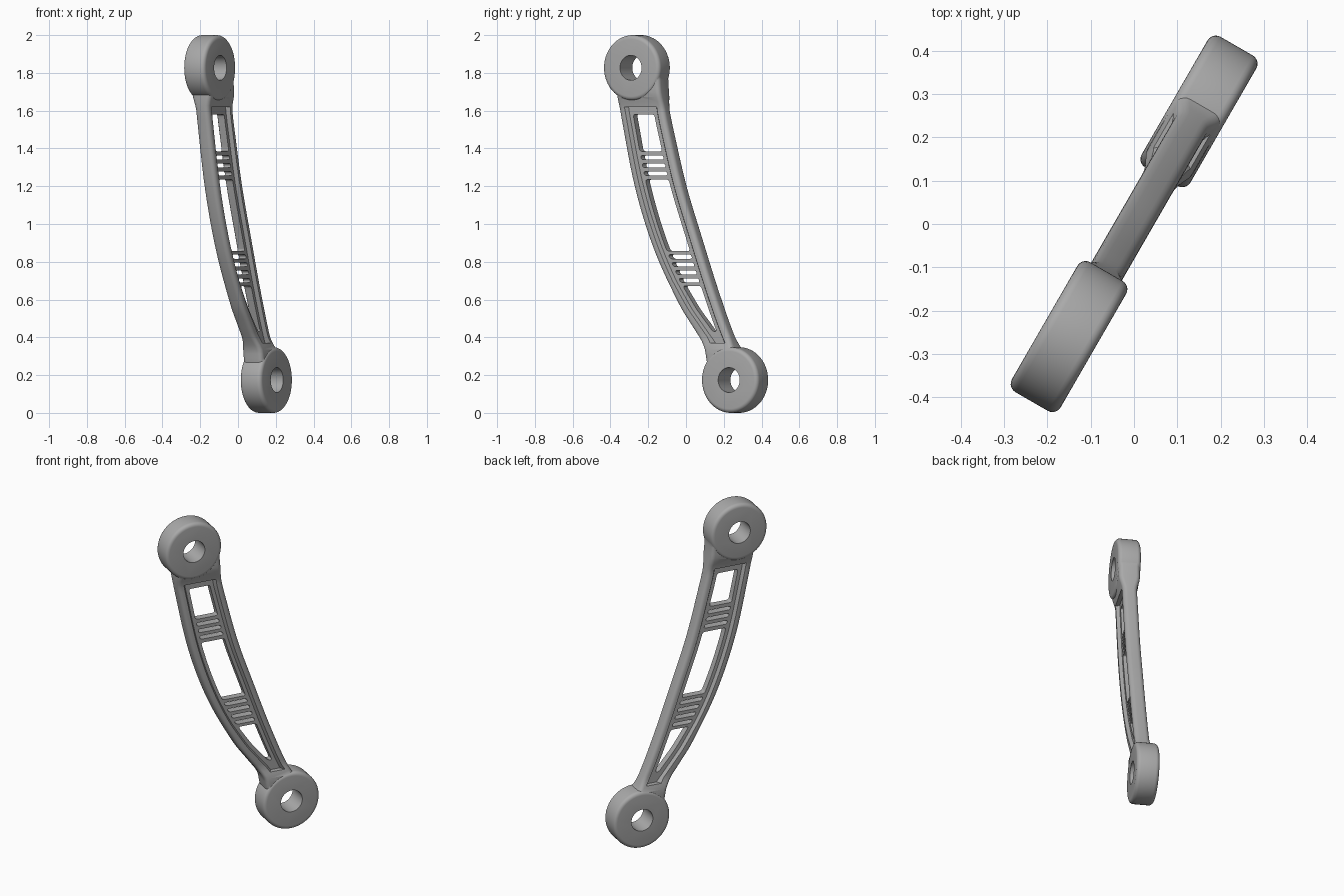
import bpy, bmesh, math
from mathutils import Vector

if "Cube" in bpy.data.objects:
    bpy.data.objects.remove(bpy.data.objects["Cube"])

# Single grey material
grey = bpy.data.materials.new("mid_grey")
grey.use_nodes = True
GREY = (0.4, 0.4, 0.4, 1)
grey.diffuse_color = GREY
grey.node_tree.nodes["Principled BSDF"].inputs["Base Color"].default_value = GREY

# The link lies in a vertical plane turned about z: u along it, w across it
ALONG = Vector((0.5, math.sqrt(0.75), 0))
ACROSS = Vector((math.sqrt(0.75), -0.5, 0))


def place(u, w, z):
    return ALONG * u + ACROSS * w + Vector((0, 0, z))


def loft(name, rings):
    """Closed solid through matching loops of (u, w, z) points."""
    bm = bmesh.new()
    loops = [[bm.verts.new(place(*p)) for p in ring] for ring in rings]
    n = len(loops[0])
    for a, b in zip(loops, loops[1:]):
        for i in range(n):
            j = (i + 1) % n
            bm.faces.new((a[i], a[j], b[j], b[i]))
    bm.faces.new(loops[0])
    bm.faces.new(loops[-1])
    bmesh.ops.recalc_face_normals(bm, faces=bm.faces)
    mesh = bpy.data.meshes.new(name)
    bm.to_mesh(mesh)
    bm.free()
    mesh.materials.append(grey)
    obj = bpy.data.objects.new(name, mesh)
    bpy.context.collection.objects.link(obj)
    return obj


def combine(body, tool, operation):
    mod = body.modifiers.new(operation, 'BOOLEAN')
    mod.object, mod.operation, mod.solver = tool, operation, 'EXACT'
    bpy.context.view_layer.objects.active = body
    bpy.ops.object.modifier_apply(modifier=mod.name)
    bpy.data.objects.remove(tool)


def smooth_curve(points):
    """Cubic curve u(z) through a few (z, u) points."""
    def slope(i):
        a, b = points[max(i - 1, 0)], points[min(i + 1, len(points) - 1)]
        return (b[1] - a[1]) / (b[0] - a[0])

    def value(z):
        i = 0
        while i < len(points) - 2 and z > points[i + 1][0]:
            i += 1
        (z0, u0), (z1, u1) = points[i], points[i + 1]
        d = z1 - z0
        t = (z - z0) / d
        return ((1 + 2 * t) * (1 - t) ** 2 * u0 + t * t * (3 - 2 * t) * u1
                + d * t * (1 - t) * ((1 - t) * slope(i) - t * slope(i + 1)))
    return value


outer_edge = smooth_curve([(.2, .17), (.28, .15), (.344, .135), (.45, .06), (.57, -.025),
                           (.86, -.179), (1.18, -.294), (1.56, -.38), (1.656, -.395), (1.83, -.4)])
inner_edge = smooth_curve([(.2, .4), (.28, .365), (.36, .306), (.62, .196), (.94, .08),
                           (1.2, -.01), (1.5, -.09), (1.6, -.113), (1.72, -.13), (1.83, -.135)])


def steps(a, b, n):
    return [a + (b - a) * i / n for i in range(n + 1)]


def ease(t):
    t = min(max(t, 0), 1)
    return t * t * (3 - 2 * t)


# Curved arm: rounded section that thickens towards both eyes
def arm_section(z, r=0.024):
    a, b = outer_edge(z), inner_edge(z)
    h = 0.041 + 0.019 * max(ease((z - 1.6) / 0.1), ease((0.41 - z) / 0.09))
    ring = []
    for k, (su, sw) in enumerate(((1, 1), (-1, 1), (-1, -1), (1, -1))):
        cu = (b - r) if su > 0 else (a + r)
        for i in range(6):
            ang = math.pi / 2 * (k + i / 5)
            ring.append((cu + r * math.cos(ang), sw * (h - r) + r * math.sin(ang), z))
    return ring


link = loft("curved_link_arm", [arm_section(z) for z in steps(.2, 1.83, 72)])


# Openings follow the arm edges, with rounded ends
def span(z, inset, taper):
    low = max(0, (0.7 - z) / 0.28)
    return outer_edge(z) + inset + taper * low, inner_edge(z) - inset


def pocket(side):
    rings = []
    for z in steps(.37, 1.62, 50):
        a, b = span(z, 0.052, 0.018)
        rings.append([(a, side * .021, z), (b, side * .021, z),
                      (b + .05, side * .1, z), (a - .05, side * .1, z)])
    return loft("pocket_cutter", rings)


def opening(bottom, top, r):
    zs = sorted(set([bottom + r * (1 - math.cos(t * math.pi / 8)) for t in range(5)]
                    + steps(bottom + r, top - r, max(1, int((top - bottom) / .03)))
                    + [top - r * (1 - math.cos(t * math.pi / 8)) for t in range(5)]))
    zs = [z for i, z in enumerate(zs) if i == 0 or z - zs[i - 1] > 1e-5]
    rings = []
    for z in zs:
        a, b = span(z, 0.073, 0.03)
        d = min(z - bottom, top - z, r)
        e = min(r - math.sqrt(max(0, r * r - (r - d) ** 2)), 0.4 * (b - a))
        rings.append([(a + e, -.1, z), (b - e, -.1, z), (b - e, .1, z), (a + e, .1, z)])
    return loft("opening_cutter", rings)


for side in (-1, 1):
    combine(link, pocket(side), 'DIFFERENCE')
for bottom, top in ((1.385, 1.58), (.857, 1.235), (.43, .672)):
    combine(link, opening(bottom, top, 0.012), 'DIFFERENCE')
for z in (1.352, 1.31, 1.268, .827, .785, .743, .701):
    combine(link, opening(z - .011, z + .011, 0.0105), 'DIFFERENCE')


# Round eyes at both ends, with rounded rims and a through hole
def disc(name, u, z, profile, n=72):
    return loft(name, [[(u + r * math.cos(2 * math.pi * i / n), w,
                         z + r * math.sin(2 * math.pi * i / n)) for i in range(n)]
                       for r, w in profile])


def rim(r, half, bevel):
    arc = [(r - bevel + bevel * math.cos(t * math.pi / 10),
            half - bevel + bevel * math.sin(t * math.pi / 10)) for t in range(6)]
    return [(a, -w) for a, w in reversed(arc)] + arc


for u, z, r in ((-.3, 1.827, .173), (.3, .174, .174)):
    combine(link, disc("eye", u, z, rim(r, .065, .022)), 'UNION')
    combine(link, disc("hole_cutter", u, z, [(.066, -.2), (.066, .2)], 48), 'DIFFERENCE')

# Smooth shading with crisp edges
bpy.ops.object.select_all(action='DESELECT')
link.select_set(True)
bpy.context.view_layer.objects.active = link
bpy.ops.object.shade_smooth_by_angle(angle=math.radians(35))
